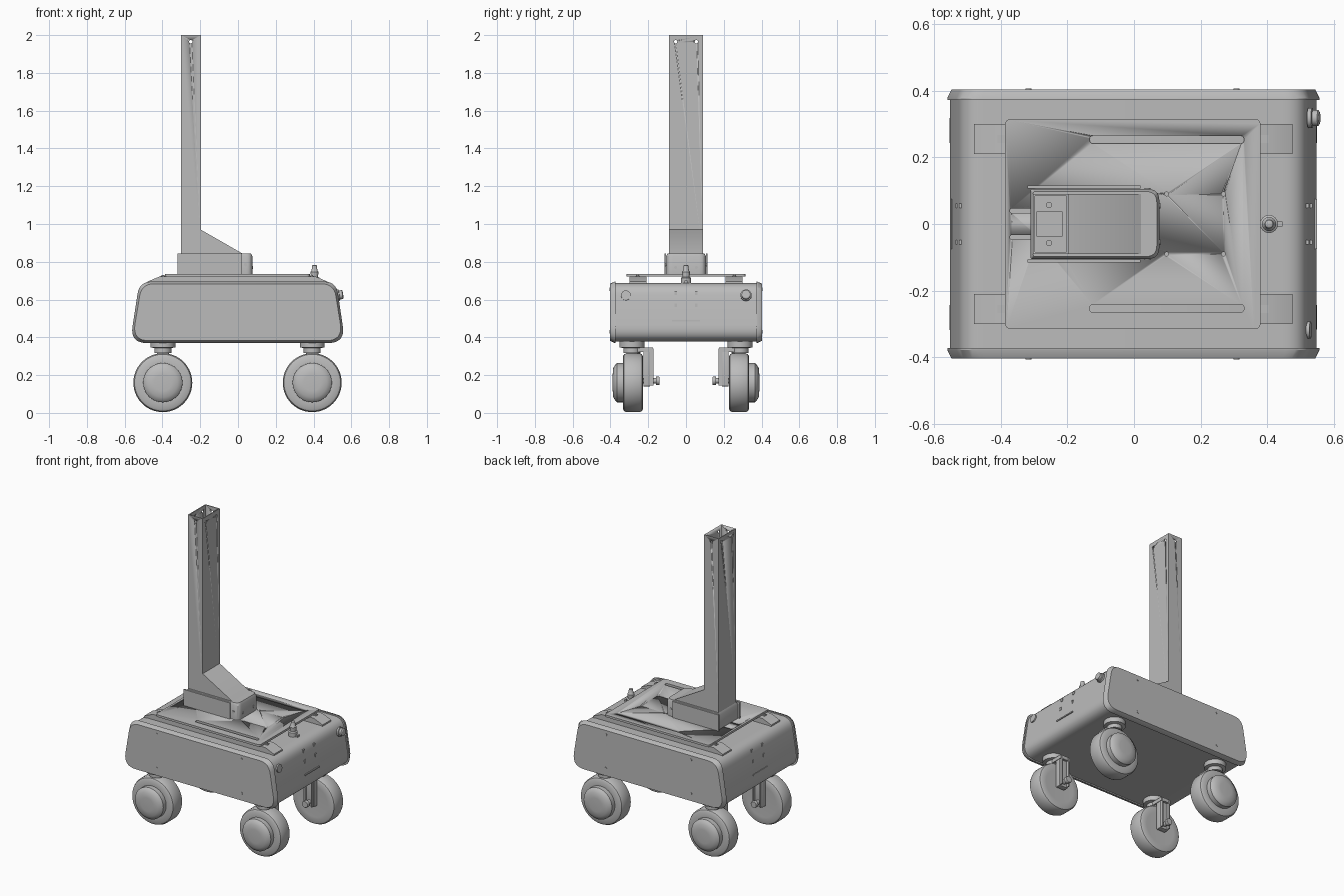
import bpy, bmesh, math
from mathutils import Vector, Matrix

cube = bpy.data.objects.get("Cube")
if cube:
    bpy.data.objects.remove(cube, do_unlink=True)

grey = bpy.data.materials.new("light grey")
grey.use_nodes = True
COLOUR = (0.5, 0.5, 0.5, 1)
grey.diffuse_color = COLOUR
grey.node_tree.nodes["Principled BSDF"].inputs["Base Color"].default_value = COLOUR
AXES = {"x": Vector((1, 0, 0)), "y": Vector((0, 1, 0)), "z": Vector((0, 0, 1))}


def finish(name, bm, smooth=True):
    bmesh.ops.recalc_face_normals(bm, faces=bm.faces)
    mesh = bpy.data.meshes.new(name)
    bm.to_mesh(mesh)
    bm.free()
    mesh.materials.append(grey)
    ob = bpy.data.objects.new(name, mesh)
    bpy.context.collection.objects.link(ob)
    if smooth:
        bpy.ops.object.select_all(action="DESELECT")
        ob.select_set(True)
        bpy.context.view_layer.objects.active = ob
        bpy.ops.object.shade_smooth_by_angle(angle=math.radians(32))
    return ob


def box(name, x, y, z, bevel=0):
    """Box from (min, max) ranges."""
    bm = bmesh.new()
    bmesh.ops.create_cube(bm, size=1)
    for v in bm.verts:
        v.co = [r[0] if c < 0 else r[1] for c, r in zip(v.co, (x, y, z))]
    if bevel:
        bmesh.ops.bevel(bm, geom=bm.edges[:], offset=bevel, segments=3, profile=0.5, affect="EDGES")
    return finish(name, bm)


def rounded(points, cuts, n=6):
    """Replace each corner of a polygon by a curve starting at the cut distance."""
    out = []
    for i, (p, c) in enumerate(zip(points, cuts)):
        p = Vector(p)
        a = p + (Vector(points[i - 1]) - p).normalized() * c
        b = p + (Vector(points[(i + 1) % len(points)]) - p).normalized() * c
        for k in range(n + 1):
            t = k / n
            out.append(a * (1 - t) ** 2 + p * 2 * t * (1 - t) + b * t * t)
    return out


def loft(name, sections, axis):
    """Skin matching polygons placed along y or z, with capped ends."""
    bm = bmesh.new()
    rings = []
    for h, poly in sections:
        rings.append([bm.verts.new((p[0], h, p[1]) if axis == "y" else (p[0], p[1], h)) for p in poly])
    n = len(rings[0])
    for a, b in zip(rings, rings[1:]):
        for i in range(n):
            bm.faces.new((a[i], a[(i + 1) % n], b[(i + 1) % n], b[i]))
    bm.faces.new(rings[0])
    bm.faces.new(rings[-1])
    return finish(name, bm)


def lathe(name, profile, axis, centre, n=40):
    """Revolve (radius, height) points about a direction; ends are capped."""
    rot = AXES["z"].rotation_difference(Vector(axis)).to_matrix()
    bm = bmesh.new()
    rings = []
    for r, h in profile:
        rings.append([bm.verts.new(rot @ Vector((r * math.cos(a), r * math.sin(a), h)) + Vector(centre))
                      for a in (2 * math.pi * i / n for i in range(n))])
    for a, b in zip(rings, rings[1:]):
        for i in range(n):
            bm.faces.new((a[i], a[(i + 1) % n], b[(i + 1) % n], b[i]))
    bm.faces.new(rings[0])
    bm.faces.new(rings[-1])
    return finish(name, bm)


def disc(name, r, axis, centre, depth, n=20):
    return lathe(name, [(r, -depth / 2), (r, depth / 2)], axis, centre, n)


def cut(target, cutters):
    """Subtract cutters for good, then drop them."""
    for c in cutters:
        mod = target.modifiers.new("cut", "BOOLEAN")
        mod.operation, mod.solver, mod.object = "DIFFERENCE", "EXACT", c
    bpy.context.view_layer.update()
    mesh = bpy.data.meshes.new_from_object(target.evaluated_get(bpy.context.evaluated_depsgraph_get()))
    target.modifiers.clear()
    target.data = mesh
    for c in cutters:
        bpy.data.objects.remove(c, do_unlink=True)


def slot(x0, x1, y, w):
    pts = [(x0, y - w), (x1, y - w), (x1, y + w), (x0, y + w)]
    return loft("slot_cutter", [(0.7, rounded(pts, [w * 0.99] * 4)), (0.76, rounded(pts, [w * 0.99] * 4))], "z")


# Chassis shell and chamfered side panels
def shell(inset):
    pts = [(-0.572 + inset, 0.37 + inset), (0.568 - inset, 0.37 + inset),
           (0.52 - inset, 0.695 - inset), (-0.522 + inset, 0.695 - inset)]
    return rounded(pts, (0.09, 0.09, 0.065, 0.065), 8)


loft("chassis_body", [(-0.378, shell(0.008)), (0.378, shell(0.008))], "y")
for s, side in ((-1, "right"), (1, "left")):
    loft(side + "_panel", [(s * 0.372, shell(0)), (s * 0.378, shell(0)), (s * 0.403, shell(0.012))], "y")
    for x in (-0.317, 0.307):
        for z in (0.43, 0.655):
            disc(side + "_panel_bolt", 0.009, AXES["y"], (x, s * 0.403, z), 0.006)

# Deck rails with sloping ends, then the slotted deck plate
for s in (-1, 1):
    rail = [(-0.48, 0.685), (0.475, 0.685), (0.475, 0.695), (0.41, 0.722), (-0.415, 0.722), (-0.48, 0.695)]
    loft("deck_rail", [(s * 0.21, rail), (s * 0.30, rail)], "y")
    for x in (-0.397, 0.391):
        box("rail_clip", (x - 0.012, x + 0.012), (s * 0.255 - 0.012, s * 0.255 + 0.012), (0.72, 0.726))
        disc("rail_bolt", 0.007, AXES["z"], (x, s * 0.255, 0.727), 0.006)
corners = rounded([(-0.387, -0.315), (0.38, -0.315), (0.38, 0.315), (-0.387, 0.315)], [0.02] * 4)
deck = loft("deck_plate", [(0.722, corners), (0.736, corners)], "z")
cutters = []
for s in (-1, 1):
    cutters += [slot(-0.133, 0.33, s * 0.253, 0.012), slot(-0.372, -0.29, s * 0.04, 0.007)]
    cutters += [disc("hole_cutter", 0.006, AXES["z"], (x, s * 0.09, 0.73), 0.05) for x in (0.098, 0.268)]
cut(deck, cutters)

# Mast foot with side plates
foot = rounded([(-0.31, -0.105), (0.076, -0.105), (0.076, 0.105), (-0.31, 0.105)], (0.006, 0.035, 0.035, 0.006))
top = [Vector((-0.117 + (p.x + 0.117) * 0.96, p.y * 0.93)) for p in foot]
loft("mast_foot", [(0.736, foot), (0.83, foot), (0.845, top)], "z")
for s in (-1, 1):
    box("foot_side_plate", (-0.32, 0.02), sorted((s * 0.106, s * 0.115)), (0.736, 0.843))
    disc("foot_bolt", 0.009, AXES["y"], (0.04, s * 0.105, 0.785), 0.006)
    disc("foot_front_bolt", 0.008, AXES["x"], (0.076, s * 0.055, 0.77), 0.006)

# Hollow mast, its inner mount and the sloping gusset
mast = box("mast", (-0.303, -0.197), (-0.09, 0.09), (0.84, 2.0))
cutters = [box("bore_cutter", (-0.297, -0.203), (-0.084, 0.084), (0.86, 2.1)),
           disc("hole_cutter", 0.009, AXES["y"], (-0.25, 0, 1.965), 0.3)]
cutters += [disc("hole_cutter", 0.009, AXES["x"], (-0.25, y, 1.965), 0.3) for y in (-0.055, 0.055)]
cut(mast, cutters)
box("mast_inner_mount", (-0.292, -0.215), (-0.038, 0.038), (0.86, 0.866))
for y in (-0.057, 0, 0.057):
    disc("mount_bolt", 0.009, AXES["z"], (-0.255, y, 0.865), 0.01)
gusset = [(-0.2, 0.84), (0.03, 0.84), (-0.197, 0.97), (-0.2, 0.97)]
loft("mast_gusset", [(-0.09, gusset), (0.09, gusset)], "y")

# Stop button, end knob and flush cap
lathe("stop_button", [(0.027, 0), (0.027, 0.03), (0.019, 0.035), (0.021, 0.062), (0.016, 0.068), (0.012, 0.095), (0.007, 0.098)],
      AXES["z"], (0.405, 0, 0.685), 24)
box("button_tab", (0.42, 0.445), (-0.008, 0.008), (0.685, 0.70))
slope = Vector((1, 0, 0.15)).normalized()
lathe("end_knob", [(0.03, 0), (0.03, 0.012), (0.024, 0.014), (0.024, 0.03), (0.018, 0.034)],
      slope, (0.523, 0.318, 0.622), 24)
disc("end_cap", 0.026, slope, (0.525, -0.318, 0.622), 0.01)

# Small end fittings following the sloping end walls
for s in (-1, 1):
    for y in (-0.055, 0.055):
        for z in (0.57, 0.635):
            x = 0.504 + (0.695 - z) * 0.15
            box("end_clip", sorted((s * x, s * (x + 0.012))), (y - 0.007, y + 0.007), (z - 0.01, z + 0.01))
    box("end_lip", sorted((s * 0.53, s * 0.549)), (-0.075, 0.075), (0.485, 0.493))

# Caster assemblies
for x, end in ((-0.398, "back"), (0.393, "front")):
    for s, side in ((-1, "right"), (1, "left")):
        name = end + "_" + side
        out = AXES["y"] * s
        hub = (x, 0, 0.16)
        lathe(name + "_swivel", [(0.045, 0.318), (0.045, 0.343), (0.066, 0.347), (0.066, 0.382)],
              AXES["z"], (x, s * 0.286, 0))
        lathe(name + "_tyre", [(0.105, 0.23), (0.14, 0.228), (0.15, 0.233), (0.156, 0.245), (0.156, 0.315),
                               (0.15, 0.328), (0.14, 0.334), (0.105, 0.334)], out, hub, 56)
        lathe(name + "_hub", [(0.104, 0.33), (0.104, 0.365), (0.098, 0.372), (0.078, 0.385), (0.045, 0.388)], out, hub)
        box(name + "_fork_top", (x - 0.035, x + 0.035), sorted((s * 0.175, s * 0.30)), (0.322, 0.345))
        box(name + "_fork_arm", (x - 0.032, x + 0.032), sorted((s * 0.19, s * 0.226)), (0.14, 0.345), 0.004)
        for dx in (-0.03, 0.022):
            box(name + "_fork_rib", (x + dx, x + dx + 0.008), sorted((s * 0.172, s * 0.195)), (0.145, 0.34))
        lathe(name + "_axle", [(0.02, 0.14), (0.022, 0.143), (0.022, 0.16), (0.014, 0.16), (0.014, 0.24)], out, (x, 0, 0.17), 16)
